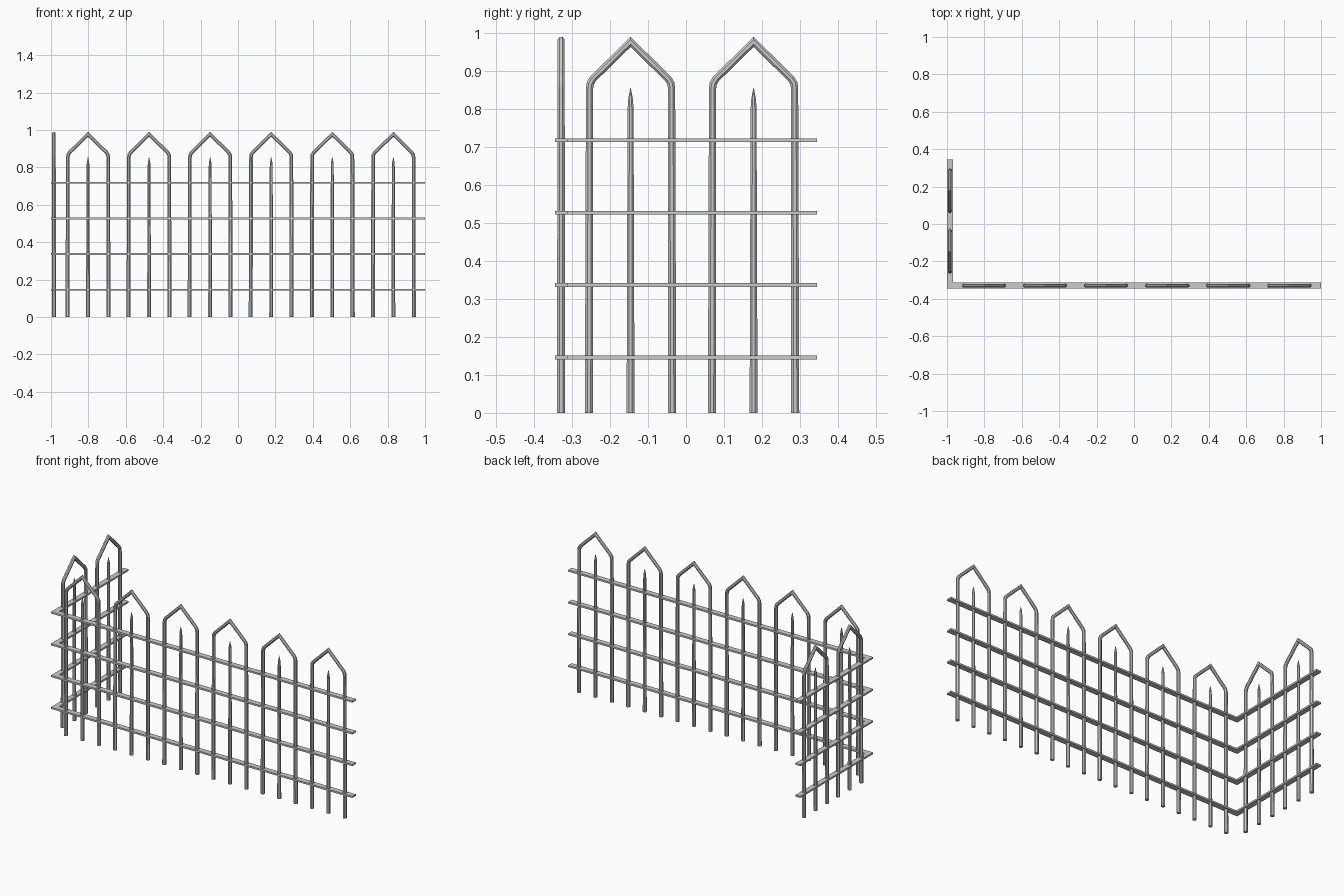
import bpy, bmesh, math
from mathutils import Vector, Matrix

if "Cube" in bpy.data.objects:
    bpy.data.objects.remove(bpy.data.objects["Cube"])

SIDES = 8
FRONT_Y, SIDE_X = -0.329, -0.984


def finish(bm, name, matrix=Matrix()):
    bmesh.ops.recalc_face_normals(bm, faces=bm.faces)
    me = bpy.data.meshes.new(name)
    bm.to_mesh(me)
    bm.free()
    ob = bpy.data.objects.new(name, me)
    ob.matrix_world = matrix
    bpy.context.collection.objects.link(ob)
    return ob


def sweep(name, path, matrix):
    """Mitred tube along (x, z, radius) points in the xz plane."""
    bm = bmesh.new()
    pts = [Vector((x, 0, z)) for x, z, r in path]
    rings = []
    for i, p in enumerate(pts):
        a = (p - pts[i - 1]).normalized() if i else (pts[1] - p).normalized()
        b = (pts[i + 1] - p).normalized() if i < len(pts) - 1 else a
        t = (a + b).normalized()
        side = Vector((t.z, 0, -t.x)) / max(t.dot(a), 0.3)
        ring = []
        for k in range(SIDES):
            ang = 2 * math.pi * (k + 0.5) / SIDES
            r = path[i][2] / math.cos(math.pi / SIDES)
            ring.append(bm.verts.new(p + side * r * math.cos(ang)
                                     + Vector((0, r * math.sin(ang), 0))))
        rings.append(ring)
    for r0, r1 in zip(rings, rings[1:]):
        for k in range(SIDES):
            n = (k + 1) % SIDES
            bm.faces.new((r0[k], r0[n], r1[n], r1[k]))
    bm.faces.new(rings[0])
    bm.faces.new(rings[-1])
    return finish(bm, name, matrix)


# Pointed arch with slightly rounded shoulders
half = [(-0.1095, 0, 0.0108), (-0.108, 0.855, 0.0095),
        (-0.106, 0.868, 0.0095), (-0.099, 0.880, 0.0095)]
arch = half + [(0, 0.977, 0.0095)] + [(-x, z, r) for x, z, r in reversed(half)]
# Tapered spike inside each arch
spike = [(0, 0, 0.0105), (0, 0.80, 0.0078), (0, 0.825, 0.0065), (0, 0.856, 0.0006)]

# Front run of six panels, side run of two
places = [Matrix.Translation((-0.802 + 0.3265 * i, FRONT_Y, 0)) for i in range(6)]
turn = Matrix.Rotation(math.pi / 2, 4, 'Z')
places += [Matrix.Translation((SIDE_X, y, 0)) @ turn for y in (-0.146, 0.178)]
for m in places:
    sweep("arch_bar", arch, m)
    sweep("spike_bar", spike, m)

# L-shaped flat rails turning the corner
outline = [(-1, -0.345), (1, -0.345), (1, -0.312), (-0.968, -0.312),
           (-0.968, 0.345), (-1, 0.345)]
for z in (0.146, 0.337, 0.527, 0.718):
    bm = bmesh.new()
    f = bm.faces.new([bm.verts.new((x, y, z - 0.005)) for x, y in outline])
    ext = bmesh.ops.extrude_face_region(bm, geom=[f])
    bmesh.ops.translate(bm, vec=(0, 0, 0.010), verts=[
        v for v in ext["geom"] if isinstance(v, bmesh.types.BMVert)])
    finish(bm, "rail")
